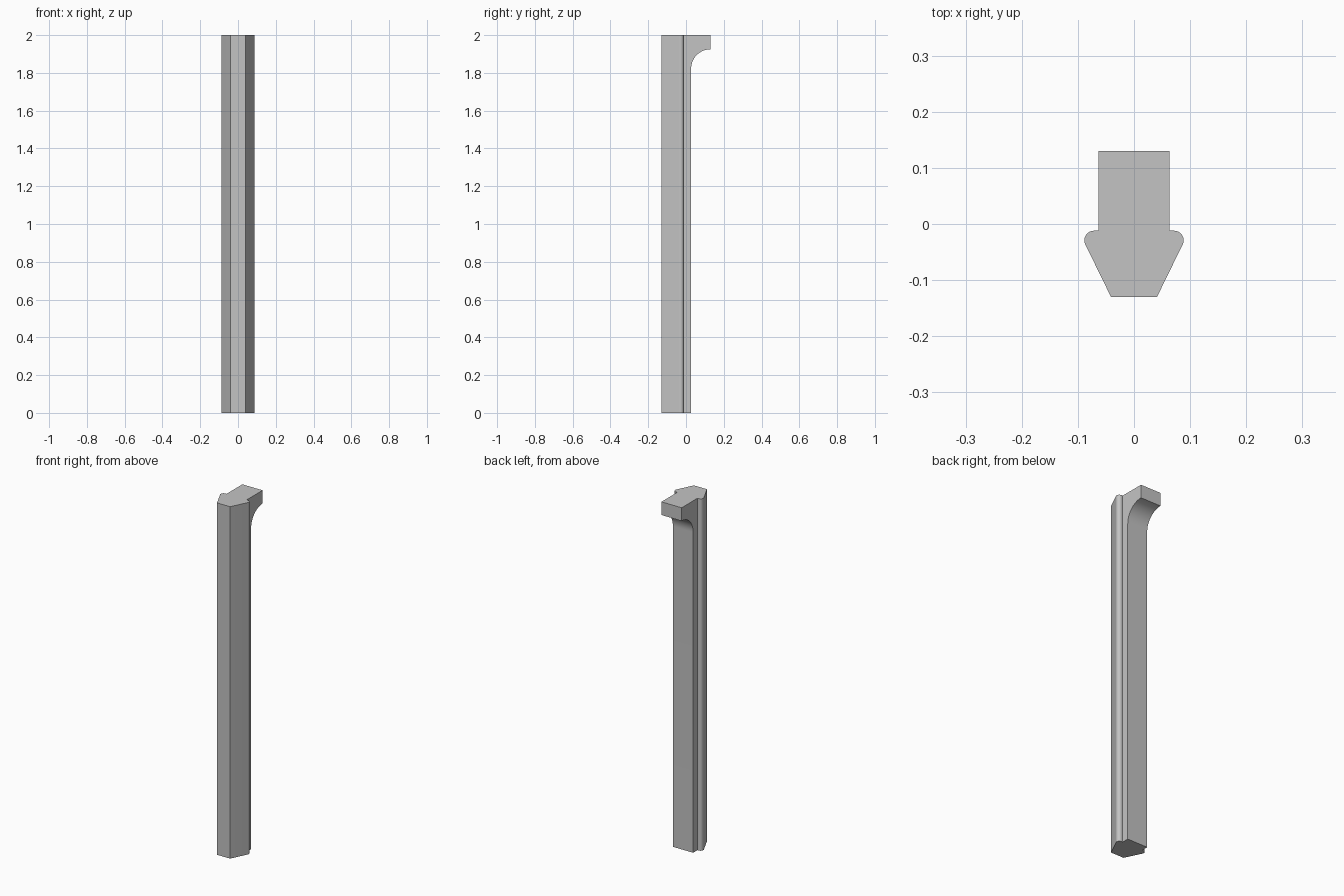
import bpy
import bmesh
from math import cos, sin, radians
from mathutils import Vector

if "Cube" in bpy.data.objects:
    bpy.data.objects.remove(bpy.data.objects["Cube"], do_unlink=True)


def arc(cx, cy, r, start, end, steps):
    """Points along an arc, angles in degrees."""
    angles = [radians(start + (end - start) * i / steps) for i in range(steps + 1)]
    return [(cx + r * cos(a), cy + r * sin(a)) for a in angles]


def extrude_profile(name, points, offset):
    """Closed prism made by sweeping a planar outline along an offset."""
    bm = bmesh.new()
    face = bm.faces.new([bm.verts.new(p) for p in points])
    swept = bmesh.ops.extrude_face_region(bm, geom=[face])["geom"]
    bmesh.ops.translate(bm, vec=Vector(offset),
                        verts=[v for v in swept if isinstance(v, bmesh.types.BMVert)])
    bmesh.ops.recalc_face_normals(bm, faces=bm.faces)
    mesh = bpy.data.meshes.new(name)
    bm.to_mesh(mesh)
    bm.free()
    obj = bpy.data.objects.new(name, mesh)
    bpy.context.collection.objects.link(obj)
    return obj


grey = bpy.data.materials.new("light grey")
grey.use_nodes = True
colour = (0.55, 0.55, 0.55, 1)
grey.diffuse_color = colour
grey.node_tree.nodes["Principled BSDF"].inputs["Base Color"].default_value = colour

# Post: tapered front, rounded shoulders and a rear rib, mirrored about x
half = [(0.041, -0.13)] + arc(0.0715, -0.029, 0.017, -26, 90, 12)
half += [(0.0635, -0.012), (0.0635, 0.13)]
outline = half + [(-x, y) for x, y in reversed(half)]
post = extrude_profile("hooked_post", [(x, y, 0) for x, y in outline], (0, 0, 2))
post.data.materials.append(grey)

# Cutter: clears the back below the hook and leaves a concave fillet
side = [(0.027, -0.1)] + arc(0.13, 1.822, 0.103, 180, 90, 16)
side += [(0.2, 1.925), (0.2, -0.1)]
cutter = extrude_profile("hook_cutter", [(-0.2, y, z) for y, z in side], (0.4, 0, 0))
cutter.hide_render = True

cut = post.modifiers.new("hook cut", "BOOLEAN")
cut.operation = "DIFFERENCE"
cut.solver = "EXACT"
cut.object = cutter

# Apply the cut, drop the cutter and smooth the curved faces
bpy.ops.object.select_all(action="DESELECT")
post.select_set(True)
bpy.context.view_layer.objects.active = post
bpy.ops.object.modifier_apply(modifier=cut.name)
bpy.data.objects.remove(cutter, do_unlink=True)
bpy.ops.object.shade_smooth_by_angle(angle=radians(30))
